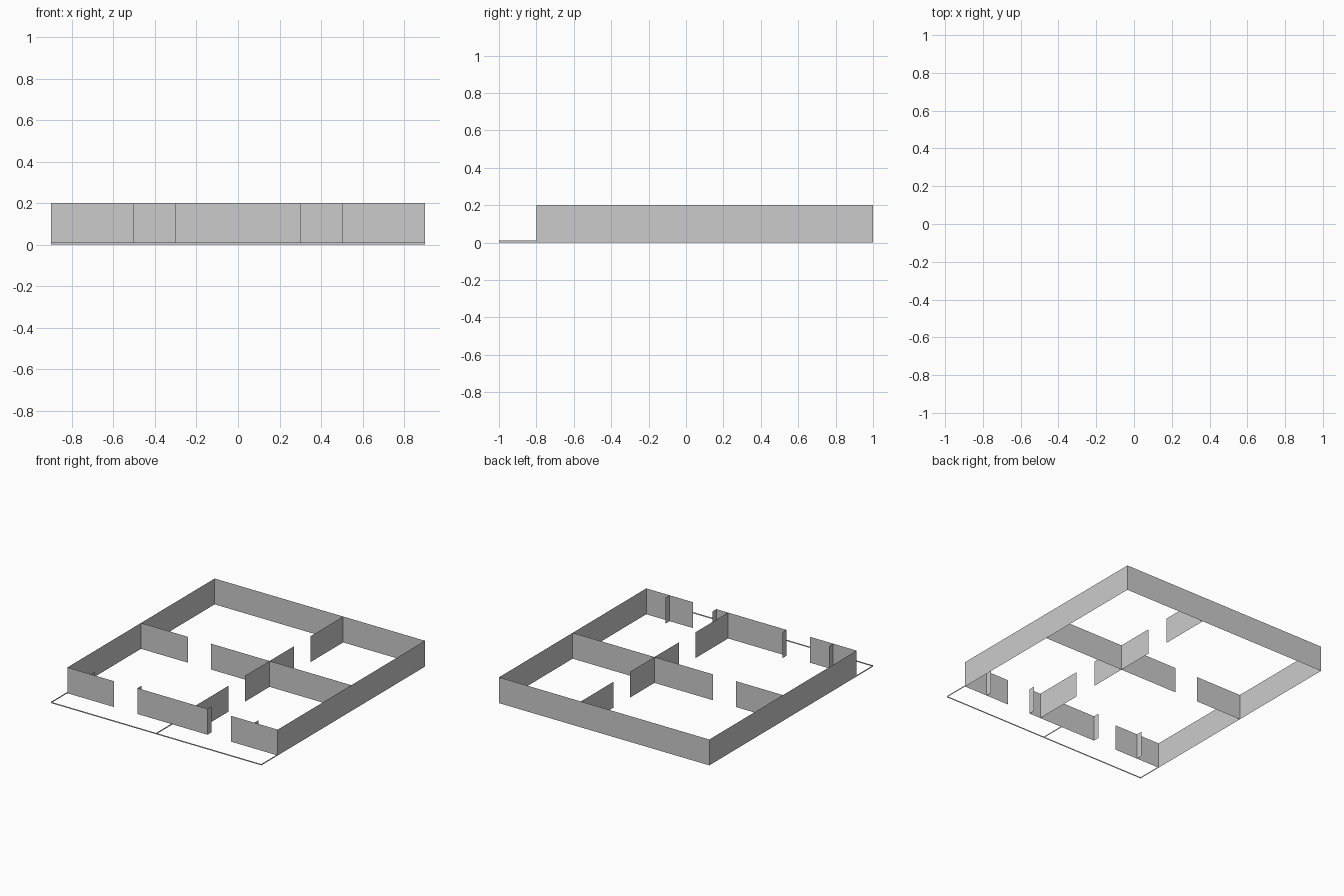
import bpy

cube = bpy.data.objects.get("Cube")
if cube:
    bpy.data.objects.remove(cube, do_unlink=True)

WALL_HEIGHT = 0.2
CURB_HEIGHT = 0.01
SIDE, BACK, FACADE, STREET = 0.9, 1.0, -0.8, -1.0

plaster = bpy.data.materials.new("plain grey")
plaster.use_nodes = True
grey = (0.6, 0.6, 0.6, 1)
plaster.diffuse_color = grey
plaster.node_tree.nodes["Principled BSDF"].inputs["Base Color"].default_value = grey


def panels(name, runs, height):
    """Thin upright sheets, one for each floor-plan run (x1, y1, x2, y2)."""
    verts, faces = [], []
    for x1, y1, x2, y2 in runs:
        n = len(verts)
        verts += [(x1, y1, 0), (x2, y2, 0), (x2, y2, height), (x1, y1, height)]
        faces.append(range(n, n + 4))
    mesh = bpy.data.meshes.new(name)
    mesh.from_pydata(verts, [], [tuple(f) for f in faces])
    mesh.materials.append(plaster)
    obj = bpy.data.objects.new(name, mesh)
    bpy.context.collection.objects.link(obj)
    return obj


def along_x(y, spans):
    return [(a, y, b, y) for a, b in spans]


def along_y(x, spans):
    return [(x, b, x, a) for a, b in spans]


# Outer shell: sides and back
panels("left_outer_wall", [(SIDE, FACADE, SIDE, BACK)], WALL_HEIGHT)
panels("right_outer_wall", [(-SIDE, BACK, -SIDE, FACADE)], WALL_HEIGHT)
panels("back_outer_wall", [(SIDE, BACK, -SIDE, BACK)], WALL_HEIGHT)

# Front wall with two door openings
panels("front_wall", along_x(FACADE, [(-SIDE, -0.5), (-0.3, 0.3), (0.5, SIDE)]),
       WALL_HEIGHT)

# Inner partitions with doorways
panels("cross_partition", along_x(0.1, [(-SIDE, -0.5), (-0.3, SIDE)]), WALL_HEIGHT)
panels("long_partition", along_y(0.2, [(FACADE, -0.4), (-0.2, 0.4), (0.6, BACK)]),
       WALL_HEIGHT)

# Short returns behind the front wall
returns = []
for x in (-0.7, -0.3, 0.3, 0.7):
    returns += along_y(x, [(FACADE, -0.75)])
panels("wall_returns", returns, WALL_HEIGHT)

# Low curb around the two front yards
curb = along_x(STREET, [(-SIDE, SIDE)])
for x in (-SIDE, 0, SIDE):
    curb += along_y(x, [(STREET, FACADE)])
panels("yard_curb", curb, CURB_HEIGHT)
